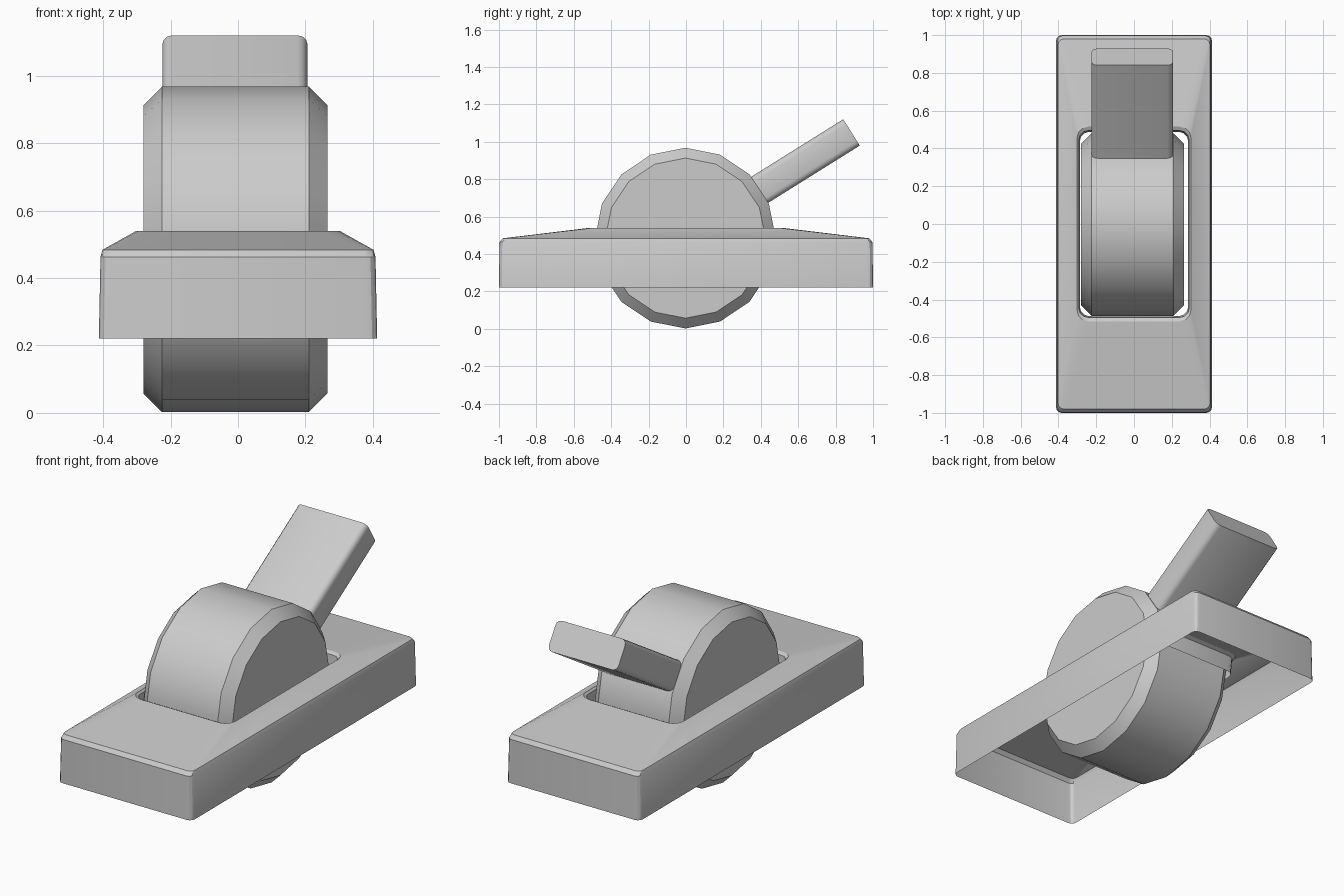
import bpy, bmesh
from math import sin, cos, pi, radians
from mathutils import Matrix, Vector

if "Cube" in bpy.data.objects:
    bpy.data.objects.remove(bpy.data.objects["Cube"])


def rounded_rect(hx, hy, r, z, cx=0.0, steps=3):
    """Counter-clockwise rounded rectangle ring at height z."""
    pts = []
    for i, (sx, sy) in enumerate([(1, 1), (-1, 1), (-1, -1), (1, -1)]):
        for k in range(steps + 1):
            a = (i + k / steps) * pi / 2
            pts.append(Vector((cx + sx * (hx - r) + r * cos(a),
                               sy * (hy - r) + r * sin(a), z)))
    return pts


def loft(name, rings, caps, matrix=Matrix(), angle=30):
    """Skin a stack of rings, with optional end caps."""
    bm = bmesh.new()
    loops = [[bm.verts.new(matrix @ p) for p in ring] for ring in rings]
    for a, b in zip(loops, loops[1:]):
        n = len(a)
        for i in range(n):
            j = (i + 1) % n
            bm.faces.new((a[i], a[j], b[j], b[i]))
    if caps:
        bm.faces.new(loops[0][::-1])
        bm.faces.new(loops[-1])
    mesh = bpy.data.meshes.new(name)
    bm.to_mesh(mesh)
    bm.free()
    ob = bpy.data.objects.new(name, mesh)
    bpy.context.collection.objects.link(ob)
    bpy.ops.object.select_all(action='DESELECT')
    ob.select_set(True)
    bpy.context.view_layer.objects.active = ob
    bpy.ops.object.shade_smooth_by_angle(angle=radians(angle))
    return ob


# Cover plate: open-bottomed shell with sloping top and a lipped slot
loft("cover_plate", [
    rounded_rect(0.413, 1.0, 0.03, 0.22),
    rounded_rect(0.408, 0.997, 0.03, 0.463),
    rounded_rect(0.402, 0.98, 0.03, 0.484),
    rounded_rect(0.302, 0.515, 0.06, 0.54),
    rounded_rect(0.292, 0.495, 0.05, 0.53),
    rounded_rect(0.287, 0.488, 0.05, 0.44),
], caps=False, angle=25)

# Wheel: 16-sided drum with chamfered rims, axis along x
wheel = [[Vector((x, r * cos(i * pi / 8), r * sin(i * pi / 8))) for i in range(16)]
         for x, r in [(-0.28, 0.428), (-0.225, 0.483), (0.21, 0.483), (0.265, 0.428)]]
loft("wheel", wheel, caps=True, matrix=Matrix.Translation((0, -0.003, 0.485)))

# Lever: rounded bar rising towards the back, local z along its length
tilt = Matrix.Translation((0.0, 0.885, 1.05)) @ Matrix.Rotation(radians(-58), 4, 'X')
loft("lever", [rounded_rect(0.215, 0.083, 0.03, z, cx=-0.009) for z in (-0.6, 0.0)],
     caps=True, matrix=tilt, angle=35)
